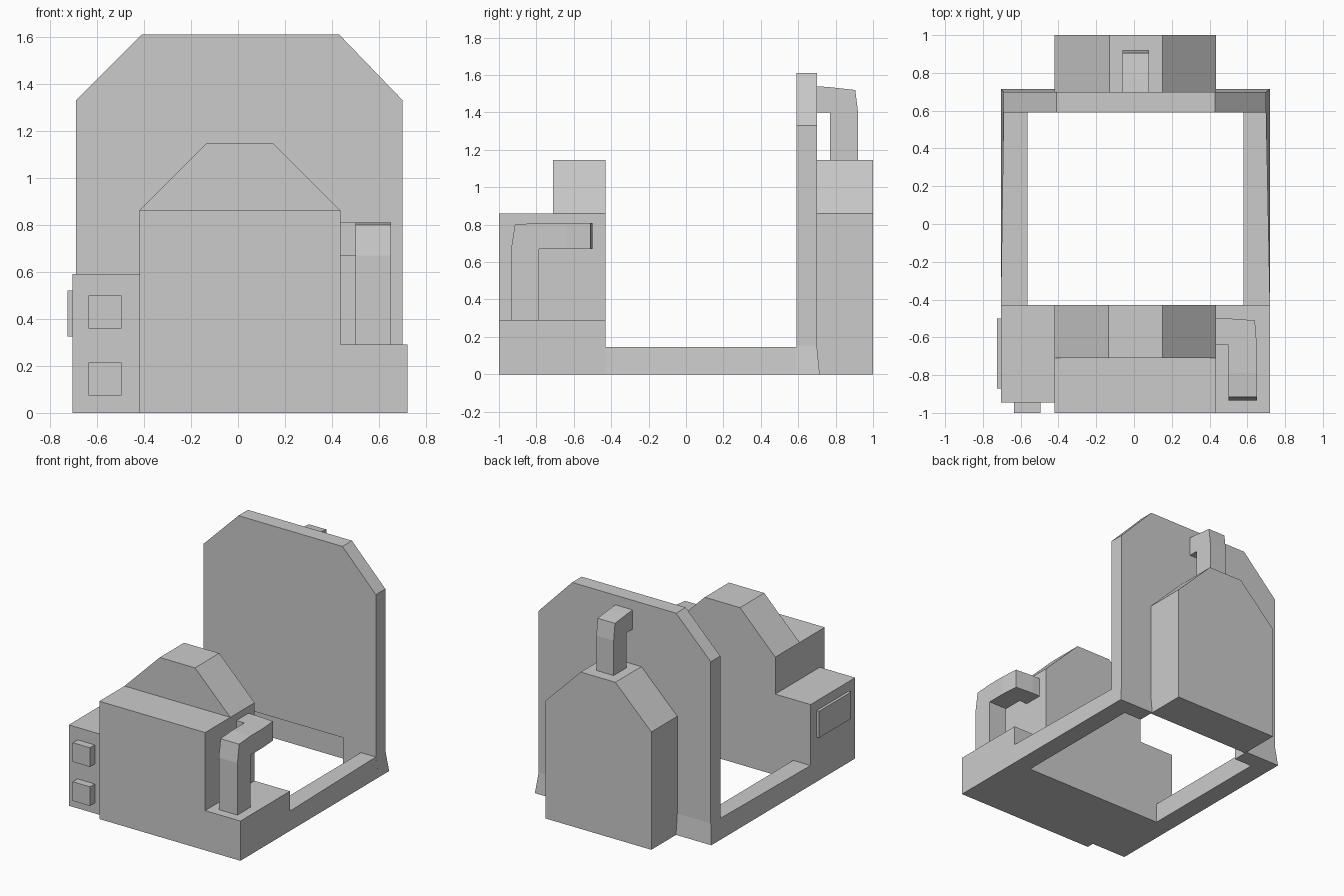
import bpy, bmesh

if "Cube" in bpy.data.objects:
    bpy.data.objects.remove(bpy.data.objects["Cube"])


def loft(name, lower, upper):
    """Closed solid between two matching outlines of 3D points."""
    bm = bmesh.new()
    a = [bm.verts.new(p) for p in lower]
    b = [bm.verts.new(p) for p in upper]
    bm.faces.new(a)
    bm.faces.new(b)
    for i in range(len(a)):
        j = (i + 1) % len(a)
        bm.faces.new((a[i], a[j], b[j], b[i]))
    bmesh.ops.recalc_face_normals(bm, faces=bm.faces)
    mesh = bpy.data.meshes.new(name)
    bm.to_mesh(mesh)
    bm.free()
    obj = bpy.data.objects.new(name, mesh)
    bpy.context.collection.objects.link(obj)
    return obj


def extrude(name, profile, axis, lo, hi):
    """Extrude a 2D profile along the axis; the profile uses the other two axes in order."""
    def place(t):
        return [tuple(p[:axis]) + (t,) + tuple(p[axis:]) for p in profile]
    return loft(name, place(lo), place(hi))


def box(name, x, y, z):
    return extrude(name, [(x[0], y[0]), (x[1], y[0]), (x[1], y[1]), (x[0], y[1])], 2, *z)


def quad(x0, x1, y0, y1, z, x1_back=None):
    xb = x1 if x1_back is None else x1_back
    return [(x0, y0, z), (x1, y0, z), (xb, y1, z), (x0, y1, z)]


# Front body with its stepped, chamfered hump
box("front_body", (-0.42, 0.435), (-1, -0.43), (0, 0.86))
hump = [(-0.42, 0.86), (0.435, 0.86), (0.15, 1.145), (-0.135, 1.145)]
extrude("front_hump", hump, 1, -0.71, -0.43)

# Side blocks beside the front body
box("left_block", (-0.705, -0.42), (-0.945, -0.43), (0, 0.59))
box("right_block", (0.435, 0.72), (-1, -0.43), (0, 0.29))

# Raised panel and two buttons on the left block
box("side_panel", (-0.725, -0.705), (-0.87, -0.50), (0.325, 0.52))
for i, z in enumerate((0.075, 0.36)):
    box(f"button_{i + 1}", (-0.635, -0.495), (-1, -0.945), (z, z + 0.14))

# Side rails and flared feet under the back plate
for side, inner, foot, outer, top in (("left", -0.565, -0.42, -0.705, -0.69),
                                      ("right", 0.58, 0.435, 0.72, 0.70)):
    loft(f"{side}_rail", quad(inner, outer, -0.43, 0.59, 0),
         quad(inner, outer, -0.43, 0.59, 0.145, top))
    loft(f"{side}_foot", quad(foot, outer, 0.59, 0.715, 0),
         quad(foot, top, 0.59, 0.70, 0.15))

# Tall back plate with cut corners and a notch at the bottom
plate = [(-0.69, 0.15), (-0.42, 0.15), (-0.42, 0.215), (0.435, 0.215),
         (0.435, 0.15), (0.70, 0.15), (0.70, 1.33), (0.43, 1.61),
         (-0.41, 1.61), (-0.69, 1.33)]
extrude("back_plate", plate, 1, 0.59, 0.70)

# Back body with chamfered top
back = [(-0.42, 0), (0.435, 0), (0.435, 0.86), (0.15, 1.145), (-0.13, 1.145), (-0.42, 0.86)]
extrude("back_body", back, 1, 0.70, 1.0)

# Bent pipe joining the back body to the plate
back_pipe = [(0.77, 1.145), (0.92, 1.145), (0.92, 1.40), (0.905, 1.52), (0.77, 1.535),
             (0.70, 1.54), (0.70, 1.40), (0.77, 1.40)]
extrude("back_pipe", back_pipe, 0, -0.06, 0.08)

# Bent pipe rising from the right block and turning into the front body
riser = [(-0.935, 0.29), (-0.935, 0.67), (-0.915, 0.80), (-0.785, 0.81),
         (-0.64, 0.81), (-0.64, 0.67), (-0.785, 0.67), (-0.785, 0.29)]
extrude("front_pipe_riser", riser, 0, 0.50, 0.65)
elbow = [(0.435, -0.64), (0.65, -0.64), (0.64, -0.51), (0.50, -0.50), (0.435, -0.50)]
extrude("front_pipe_elbow", elbow, 2, 0.67, 0.81)
